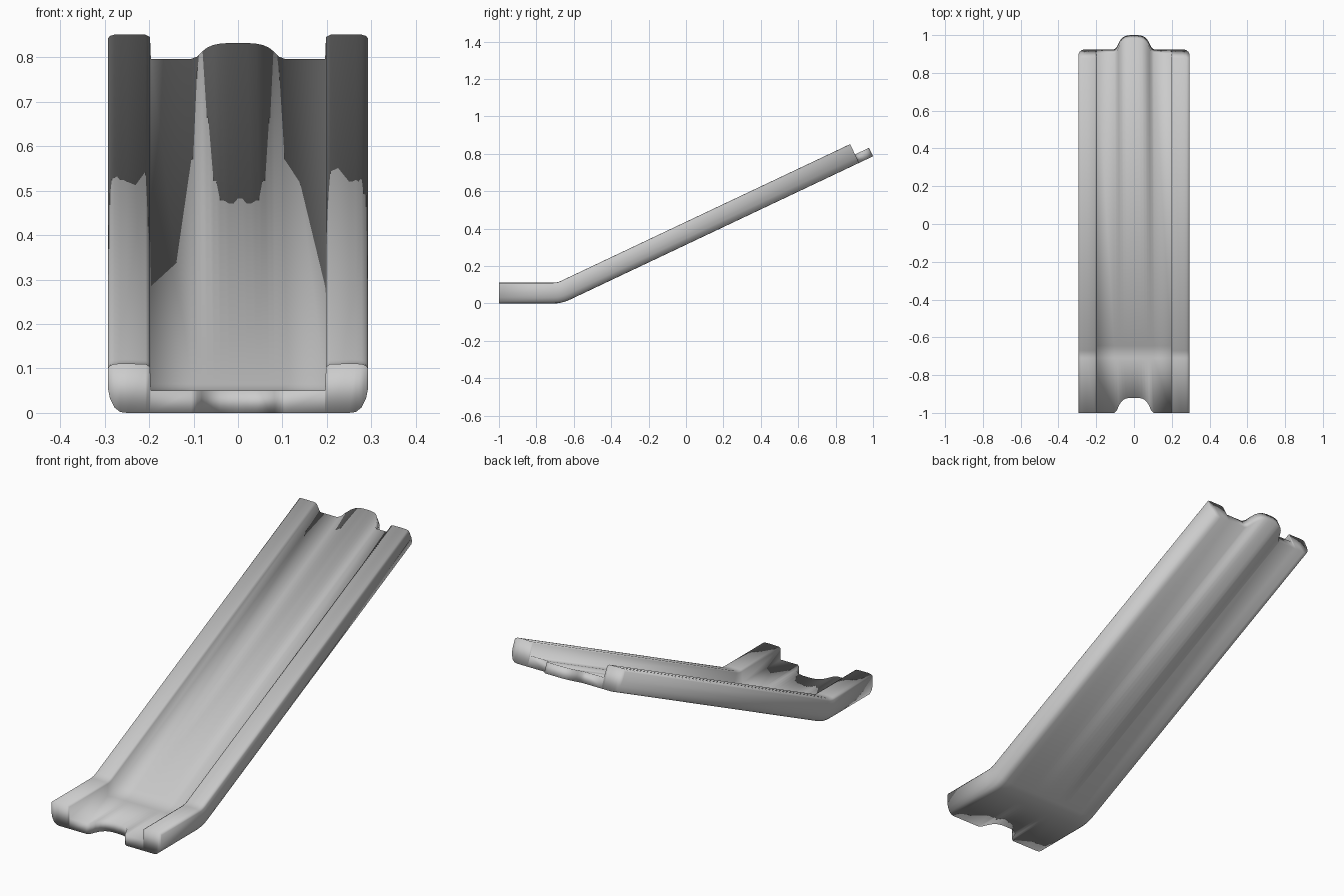
import bpy, bmesh
from math import sin, cos, atan

if "Cube" in bpy.data.objects:
    bpy.data.objects.remove(bpy.data.objects["Cube"])

# Half cross-section as columns: x, underside height, top height
HALF = [(0, 0, .05), (.02, 0, .05), (.04, 0, .05), (.055, 0, .05), (.07, 0, .05),
        (.082, 0, .05), (.092, 0, .05), (.105, 0, .05), (.196, 0, .05),
        (.198, 0, .104), (.208, 0, .110), (.25, 0, .111), (.265, .002, .111),
        (.278, .012, .110), (.288, .032, .107), (.293, .057, .100)]
# Tongue / notch outline: depth factor per column, zero beyond
BUMP = [1, 1, .96, .88, .70, .42, .13]
COLS = [(-x, b, t) for x, b, t in HALF[:0:-1]] + HALF
FACT = BUMP + [0] * (len(HALF) - len(BUMP))
FACT = FACT[:0:-1] + FACT

# Path along the underside: flat run-out, curved bend, straight ramp
SLOPE, R = atan(.473), .205
stations = [(-1, 0, 0, .08)]
for i in range(5):
    a = SLOPE * i / 4
    stations.append((-.71 + R * sin(a), R * (1 - cos(a)), a, 0))
y0, z0 = stations[-1][:2]
stations.append((.925, z0 + (.925 - y0) * .473, SLOPE, .083))

# Sweep the columns along the path
bm = bmesh.new()
rings = []
for y, z, a, shift in stations:
    def vert(x, h, f):
        d = shift * f
        return bm.verts.new((x, y - h * sin(a) + d * cos(a), z + h * cos(a) + d * sin(a)))
    low = [vert(x, b, f) for (x, b, t), f in zip(COLS, FACT)]
    high = [vert(x, t, f) for (x, b, t), f in zip(COLS, FACT)]
    rings.append((low, high))

n = len(COLS)
for (l0, h0), (l1, h1) in zip(rings, rings[1:]):
    loop0, loop1 = l0 + h0[::-1], l1 + h1[::-1]
    for i in range(2 * n):
        j = (i + 1) % (2 * n)
        bm.faces.new((loop0[i], loop0[j], loop1[j], loop1[i]))

# End faces with the connector notch and tongue
for low, high in (rings[0], rings[-1]):
    for i in range(n - 1):
        bm.faces.new((low[i], low[i + 1], high[i + 1], high[i]))
bmesh.ops.recalc_face_normals(bm, faces=bm.faces)

# Soft moulded look: every face is smooth, ends and walls blend together
for face in bm.faces:
    face.smooth = True

mesh = bpy.data.meshes.new("slide_chute")
bm.to_mesh(mesh)
bm.free()
chute = bpy.data.objects.new("slide_chute", mesh)
bpy.context.collection.objects.link(chute)
